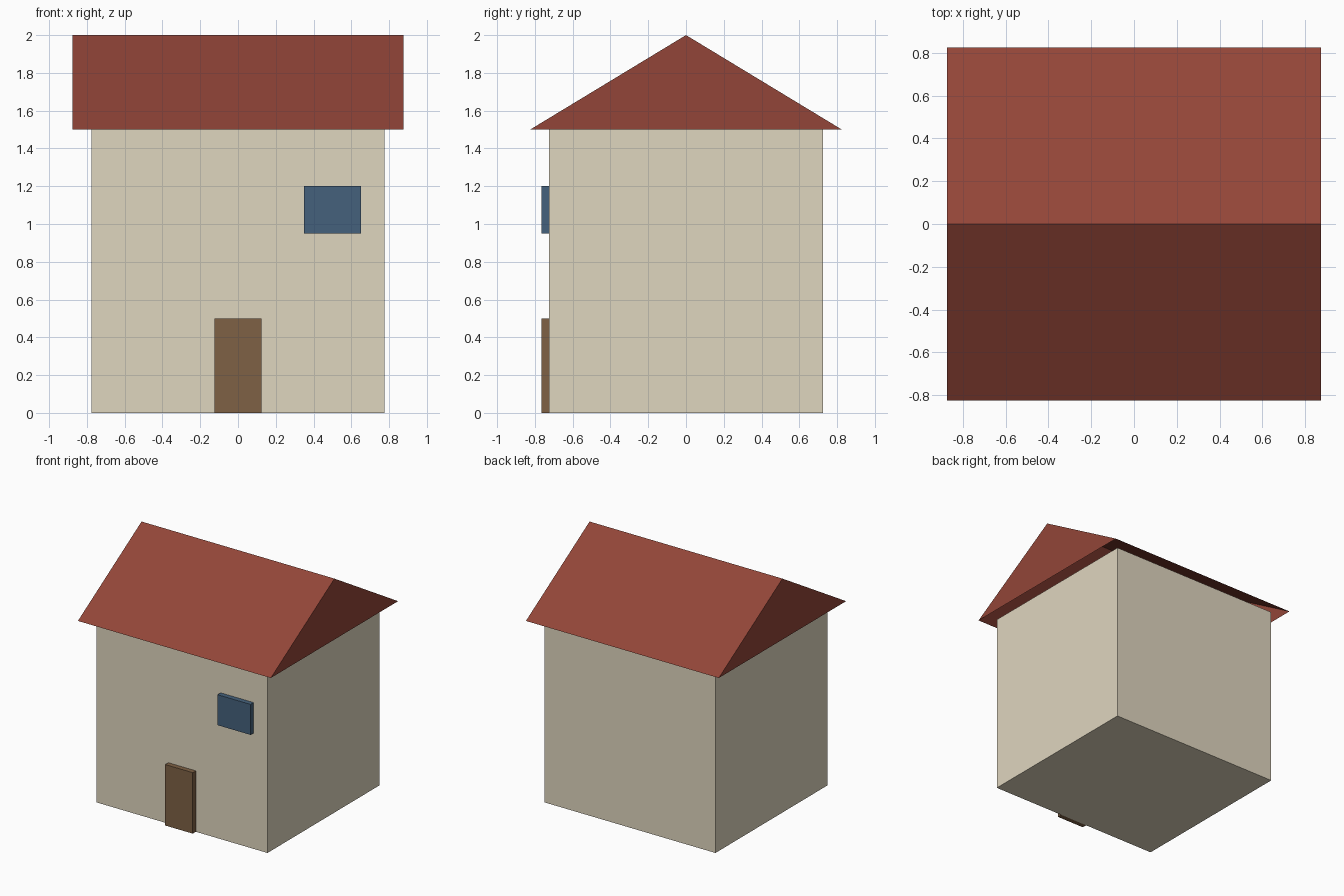
import bpy, bmesh

if "Cube" in bpy.data.objects:
    bpy.data.objects.remove(bpy.data.objects["Cube"])


def paint(obj, color):
    mat = bpy.data.materials.new(obj.name + "_colour")
    mat.diffuse_color = (*color, 1)
    mat.use_nodes = True
    mat.node_tree.nodes["Principled BSDF"].inputs["Base Color"].default_value = mat.diffuse_color
    obj.data.materials.append(mat)


def box(name, lo, hi, color):
    """Box between two opposite corners."""
    bpy.ops.mesh.primitive_cube_add(size=1, location=[(a + b) / 2 for a, b in zip(lo, hi)])
    obj = bpy.context.object
    obj.name = name
    obj.scale = [b - a for a, b in zip(lo, hi)]
    bpy.ops.object.transform_apply(location=False, rotation=False, scale=True)
    paint(obj, color)
    return obj


def gable_roof(name, half_x, half_y, z_eave, z_ridge, color):
    """Hollow gabled shell, open underneath."""
    bm = bmesh.new()
    profile = [(-half_y, z_eave), (half_y, z_eave), (0, z_ridge)]
    left, right = [[bm.verts.new((x, y, z)) for y, z in profile] for x in (-half_x, half_x)]
    bm.faces.new(left[::-1])
    bm.faces.new(right)
    bm.faces.new((left[0], right[0], right[2], left[2]))
    bm.faces.new((right[1], left[1], left[2], right[2]))
    mesh = bpy.data.meshes.new(name)
    bm.to_mesh(mesh)
    bm.free()
    obj = bpy.data.objects.new(name, mesh)
    bpy.context.collection.objects.link(obj)
    paint(obj, color)
    return obj


# House body
box("walls", (-0.775, -0.725, 0), (0.775, 0.725, 1.5), (0.74, 0.67, 0.52))

# Overhanging roof
gable_roof("roof", 0.875, 0.825, 1.5, 2.0, (0.29, 0.06, 0.04))

# Front details
box("door", (-0.125, -0.765, 0), (0.125, -0.725, 0.5), (0.21, 0.12, 0.06))
box("window", (0.35, -0.765, 0.95), (0.65, -0.725, 1.2), (0.06, 0.12, 0.2))
